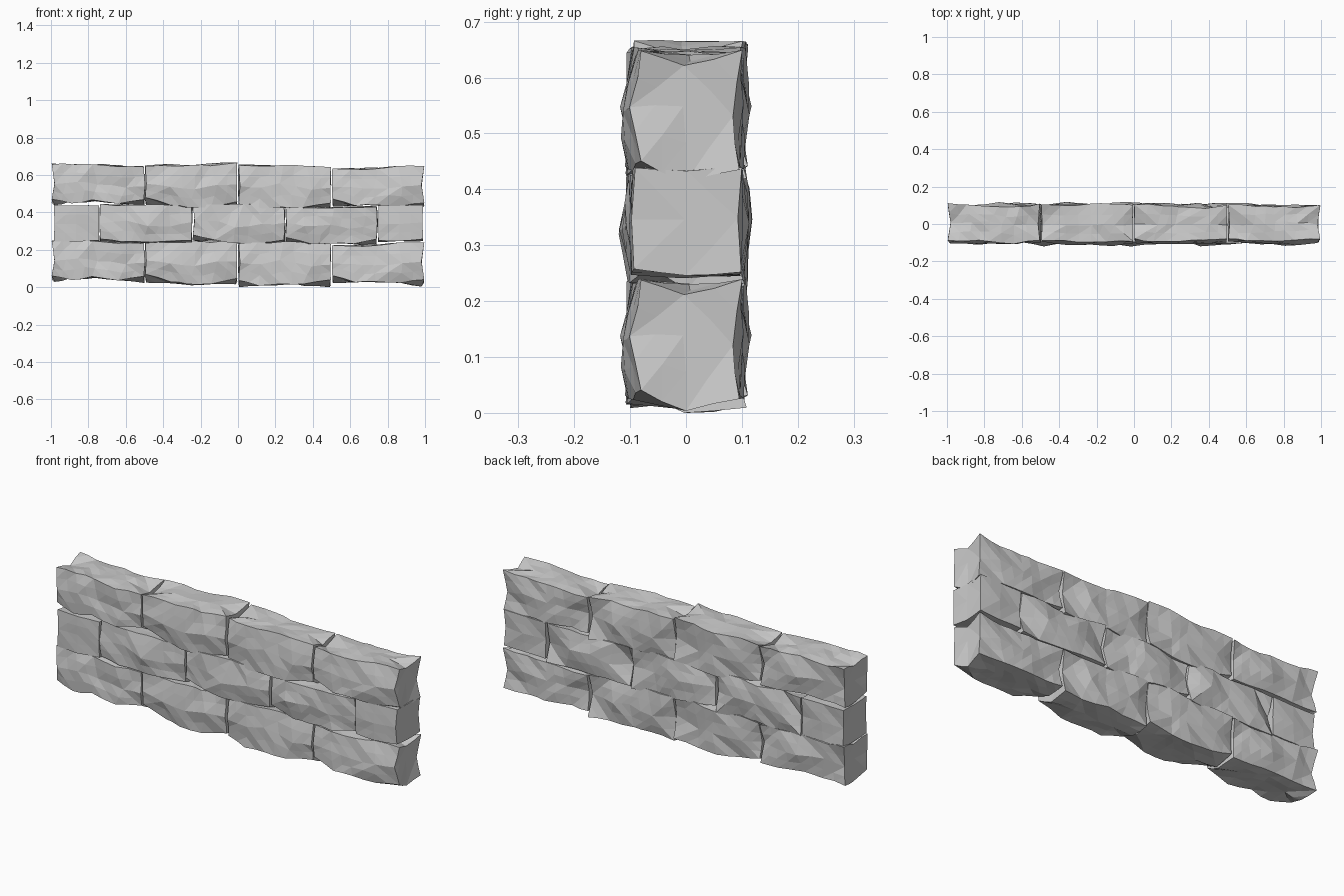
import bpy, bmesh, random
from mathutils import Vector

if "Cube" in bpy.data.objects:
    bpy.data.objects.remove(bpy.data.objects["Cube"])


def lerp_list(vals, t):
    f = t * (len(vals) - 1)
    i = min(int(f), len(vals) - 2)
    return vals[i] + (vals[i + 1] - vals[i]) * (f - i)


def stone(name, x0, x1, zc, bottom, top, seed, rough=1.0, cuts=4):
    """Rough-hewn block: a box grid whose surface points are nudged, then faceted."""
    rng = random.Random(seed)
    bm = bmesh.new()
    n = (cuts, 2, 2)
    verts = {}

    def vert(i, j, k):
        key = (i, j, k)
        if key not in verts:
            t, v, w = i / n[0], j - 1, k - 1
            end = i in (0, n[0])
            lo, hi = lerp_list(bottom, t), lerp_list(top, t)
            z = hi if w > 0 else lo if w < 0 else (hi + lo) / 2
            x = x0 + (x1 - x0) * t
            y = v * 0.097
            corner = abs(v) + abs(w) == 2
            if not end:
                x += rng.uniform(-0.03, 0.03) * rough
            elif not corner:
                outer = abs(x) > 0.95
                x += (1 if i == 0 else -1) * (0.015 if outer else rng.uniform(-0.008, 0.012)) * rough
            amp = (0.007 if end else 0.012) * rough
            y += rng.uniform(-amp, amp)
            z += rng.uniform(-amp, amp) * (0.6 if w else 1.5)
            if end:
                # front corners set back, back waist pinched, top dished, base keeled
                if v < 0 and w:
                    y += 0.014 * rough
                if v > 0:
                    y += (0.006 if w else -0.016) * rough
                if v == 0 and w:
                    z -= (0.026 if w > 0 else 0.014) * rough
                if v < 0 and w < 0:
                    z += 0.022 * rough
            elif w == 0 and v:
                y += v * 0.01 * rough
            verts[key] = bm.verts.new((x, y, zc + z))
        return verts[key]

    for axis in range(3):
        a, b = [q for q in range(3) if q != axis]
        for side in (0, n[axis]):
            for p in range(n[a]):
                for q in range(n[b]):
                    quad = []
                    for dp, dq in ((0, 0), (1, 0), (1, 1), (0, 1)):
                        idx = [0, 0, 0]
                        idx[axis], idx[a], idx[b] = side, p + dp, q + dq
                        quad.append(vert(*idx))
                    bm.faces.new(quad)
    bmesh.ops.triangulate(bm, faces=bm.faces[:])
    # finer chips
    bmesh.ops.subdivide_edges(bm, edges=bm.edges[:], cuts=1, use_grid_fill=True)
    old = set(verts.values())
    for v in bm.verts:
        if v not in old:
            v.co += Vector((0, rng.uniform(-1, 1), rng.uniform(-1, 1))) * 0.004 * rough
    bmesh.ops.recalc_face_normals(bm, faces=bm.faces[:])
    # keep the wall inside its footprint
    for v in bm.verts:
        v.co.x = max(-1, min(1, v.co.x))
        v.co.z = max(0, v.co.z)
    me = bpy.data.meshes.new(name)
    bm.to_mesh(me)
    bm.free()
    bpy.context.collection.objects.link(bpy.data.objects.new(name, me))


# edge outlines relative to the course centre: (bottom, top)
shapes = [
    ((-.095, -.092, -.085, -.095, -.1), (.115, .11, .108, .104, .1)),
    ((-.09, -.11, -.12, -.115, -.105), (.1, .108, .11, .114, .122)),
    ((-.12, -.12, -.115, -.12, -.123), (.108, .104, .1, .1, .096)),
    ((-.1, -.105, -.105, -.11, -.112), (.093, .088, .092, .094, .1)),
]

# lower and upper courses share the same four stones
for course, zc in (("lower", 0.135), ("upper", 0.545)):
    for i, (lo, hi) in enumerate(shapes):
        x = -1 + i * 0.5
        stone(f"{course}_stone_{i + 1}", x + 0.004, x + 0.496, zc, lo, hi, 11 + i)

# middle course: three long stones offset by half a length
mids = [
    ((-.1, -.098, -.1, -.104, -.108), (.098, .1, .1, .1, .1)),
    ((-.08, -.09, -.1, -.11, -.11), (.1, .1, .1, .1, .098)),
    ((-.1, -.1, -.105, -.108, -.105), (.1, .092, .09, .09, .09)),
]
for i, (lo, hi) in enumerate(mids):
    x = -0.74 + i * 0.495
    stone(f"middle_stone_{i + 1}", x + 0.004, x + 0.491, 0.34, lo, hi, 31 + i)

# squarer half stones closing the middle course
stone("middle_half_left", -0.985, -0.742, 0.34, (-.1, -.095), (.098, .098), 41, 0.3, 2)
stone("middle_half_right", 0.75, 0.99, 0.34, (-.095, -.09), (.095, .1), 42, 0.3, 2)
